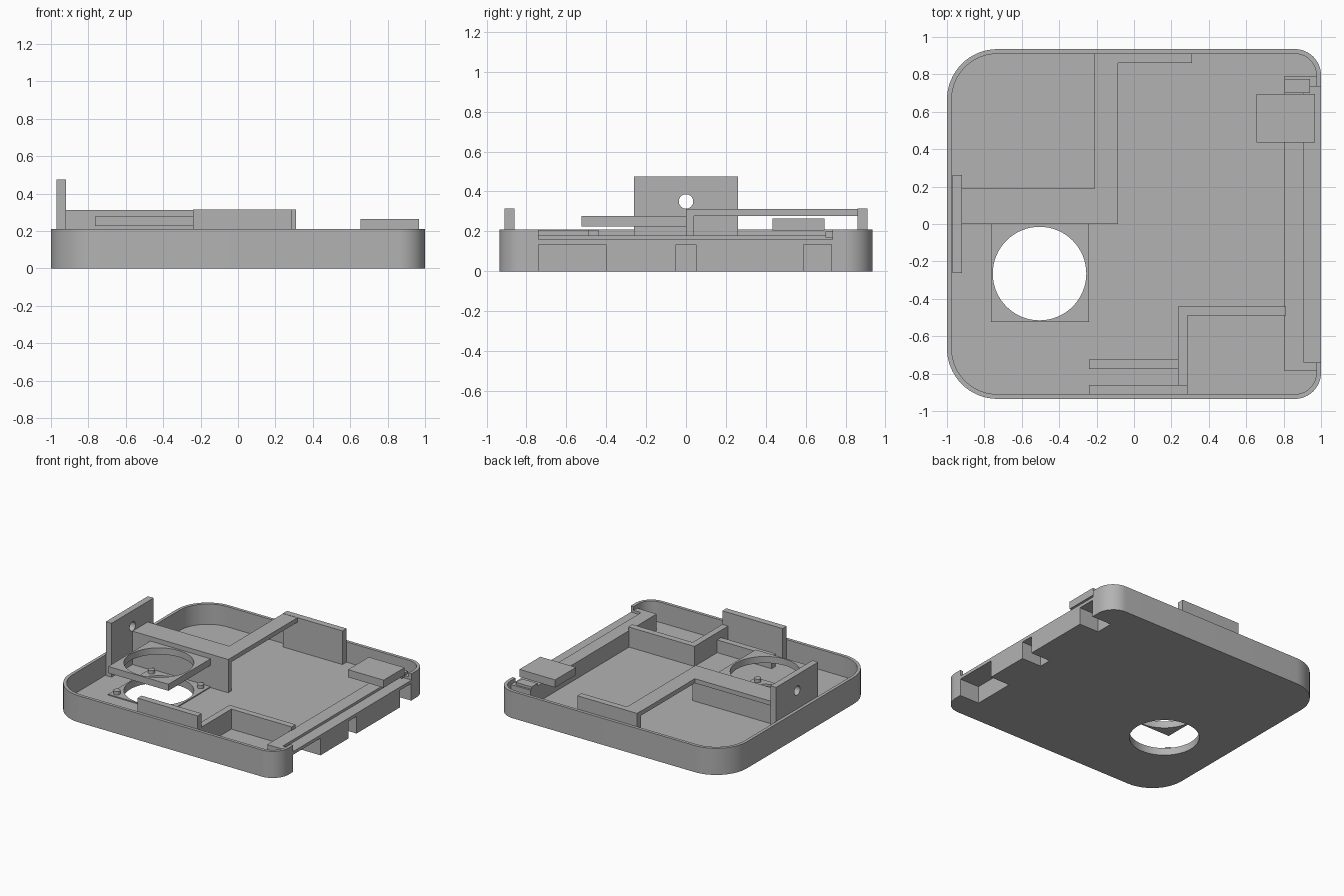
import bpy, bmesh, math

if "Cube" in bpy.data.objects:
    bpy.data.objects.remove(bpy.data.objects["Cube"])

grey = bpy.data.materials.new("plain_grey")
grey.use_nodes = True
grey.diffuse_color = (0.45, 0.45, 0.45, 1)
grey.node_tree.nodes["Principled BSDF"].inputs["Base Color"].default_value = grey.diffuse_color

FLOOR = 0.05
RIM = 0.21
FAN = (-0.505, -0.265)


def finish(name, bm):
    bmesh.ops.recalc_face_normals(bm, faces=bm.faces)
    mesh = bpy.data.meshes.new(name)
    bm.to_mesh(mesh)
    bm.free()
    mesh.materials.append(grey)
    ob = bpy.data.objects.new(name, mesh)
    bpy.context.collection.objects.link(ob)
    return ob


def prism(name, outline, z0, z1):
    bm = bmesh.new()
    base = bm.faces.new([bm.verts.new((x, y, z0)) for x, y in outline])
    top = bmesh.ops.extrude_face_region(bm, geom=[base])["geom"]
    verts = [v for v in top if isinstance(v, bmesh.types.BMVert)]
    bmesh.ops.translate(bm, verts=verts, vec=(0, 0, z1 - z0))
    return finish(name, bm)


def box(name, x0, x1, y0, y1, z0, z1):
    return prism(name, [(x0, y0), (x1, y0), (x1, y1), (x0, y1)], z0, z1)


def disc(name, centre, radius, z0, z1, n=64):
    ring = [(centre[0] + radius * math.cos(math.tau * i / n),
             centre[1] + radius * math.sin(math.tau * i / n)) for i in range(n)]
    return prism(name, ring, z0, z1)


def rounded(inset, n=16):
    """Rounded outline: large radii on the -x side, small on the +x side."""
    pts = []
    for k, (sx, sy, r) in enumerate([(1, 1, 0.14), (-1, 1, 0.27), (-1, -1, 0.27), (1, -1, 0.14)]):
        for i in range(n + 1):
            a = math.pi / 2 * (k + i / n)
            pts.append((sx * (1 - r) + (r - inset) * math.cos(a),
                        sy * (0.935 - r) + (r - inset) * math.sin(a)))
    return pts


def cut(ob, *cutters):
    for c in cutters:
        c.hide_render = True
        mod = ob.modifiers.new("cut", "BOOLEAN")
        mod.operation = "DIFFERENCE"
        mod.solver = "EXACT"
        mod.object = c
    dg = bpy.context.evaluated_depsgraph_get()
    mesh = bpy.data.meshes.new_from_object(ob.evaluated_get(dg))
    ob.modifiers.clear()
    ob.data = mesh
    for c in cutters:
        bpy.data.objects.remove(c)


def side_cutters():
    # three port openings and the long slot above them
    ports = [box("port_cutter", 0.83, 1.1, a, b, -0.1, 0.135)
             for a, b in [(-0.74, -0.4), (-0.05, 0.05), (0.59, 0.73)]]
    return ports + [box("slot_cutter", 0.91, 1.1, -0.74, 0.735, 0.16, 0.4)]


# tray with fan opening and side ports
tray = prism("tray", rounded(0), 0, RIM)
cut(tray, prism("cavity_cutter", rounded(0.025), FLOOR, 0.5),
    disc("fan_cutter", FAN, 0.25, -0.1, 0.1), *side_cutters())

# housing along the +x side
housing = box("port_housing", 0.805, 0.98, -0.785, 0.79, FLOOR - 0.01, 0.18)
cut(housing, *side_cutters())
box("housing_end_post", 0.805, 0.94, 0.7, 0.775, 0.17, 0.2)
box("overhanging_pad", 0.655, 0.967, 0.435, 0.695, 0.205, 0.265)

# upright plate with a cable hole
upright = box("upright_plate", -0.97, -0.92, -0.262, 0.262, FLOOR - 0.01, 0.475)
hole = disc("cable_cutter", (0, 0), 0.036, -0.2, 0.2, 32)
hole.rotation_euler.y = math.pi / 2
hole.location = (-0.945, 0, 0.35)
bpy.context.view_layer.update()
cut(upright, hole)

# angled bracket: dividing wall, flange on top, back plate
box("divider_wall", -0.93, -0.085, 0, 0.04, FLOOR - 0.01, 0.3)
prism("bracket_flange", [(-0.925, 0), (-0.085, 0), (-0.085, 0.88), (-0.21, 0.88),
                         (-0.21, 0.19), (-0.925, 0.19)], 0.278, 0.313)
box("back_plate", -0.21, 0.31, 0.86, 0.911, FLOOR - 0.01, 0.315)

# fan holder, its seat on the floor and locating pegs
holder = box("fan_holder", -0.765, -0.24, -0.525, 0.01, 0.225, 0.277)
cut(holder, disc("fan_cutter", FAN, 0.25, 0.1, 0.4))
seat = box("fan_seat", -0.765, -0.24, -0.525, 0.01, FLOOR - 0.01, FLOOR + 0.008)
cut(seat, disc("fan_cutter", FAN, 0.25, -0.1, 0.4))
for sx in (-1, 1):
    for sy in (-1, 1):
        disc("fan_peg", (FAN[0] + sx * 0.215, FAN[1] + sy * 0.215), 0.025, FLOOR, 0.085, 24)

# front plate, rail and corner wall
box("front_plate", -0.24, 0.285, -0.911, -0.86, FLOOR - 0.01, 0.315)
box("front_rail", -0.24, 0.25, -0.775, -0.725, FLOOR - 0.01, 0.15)
prism("corner_wall", [(0.235, -0.9), (0.285, -0.9), (0.285, -0.49), (0.812, -0.49),
                      (0.812, -0.44), (0.235, -0.44)], FLOOR - 0.01, RIM - 0.002)

# smooth curves, sharp edges
for ob in bpy.context.scene.objects:
    ob.select_set(ob.type == "MESH")
bpy.context.view_layer.objects.active = tray
bpy.ops.object.shade_smooth_by_angle(angle=math.radians(30))
